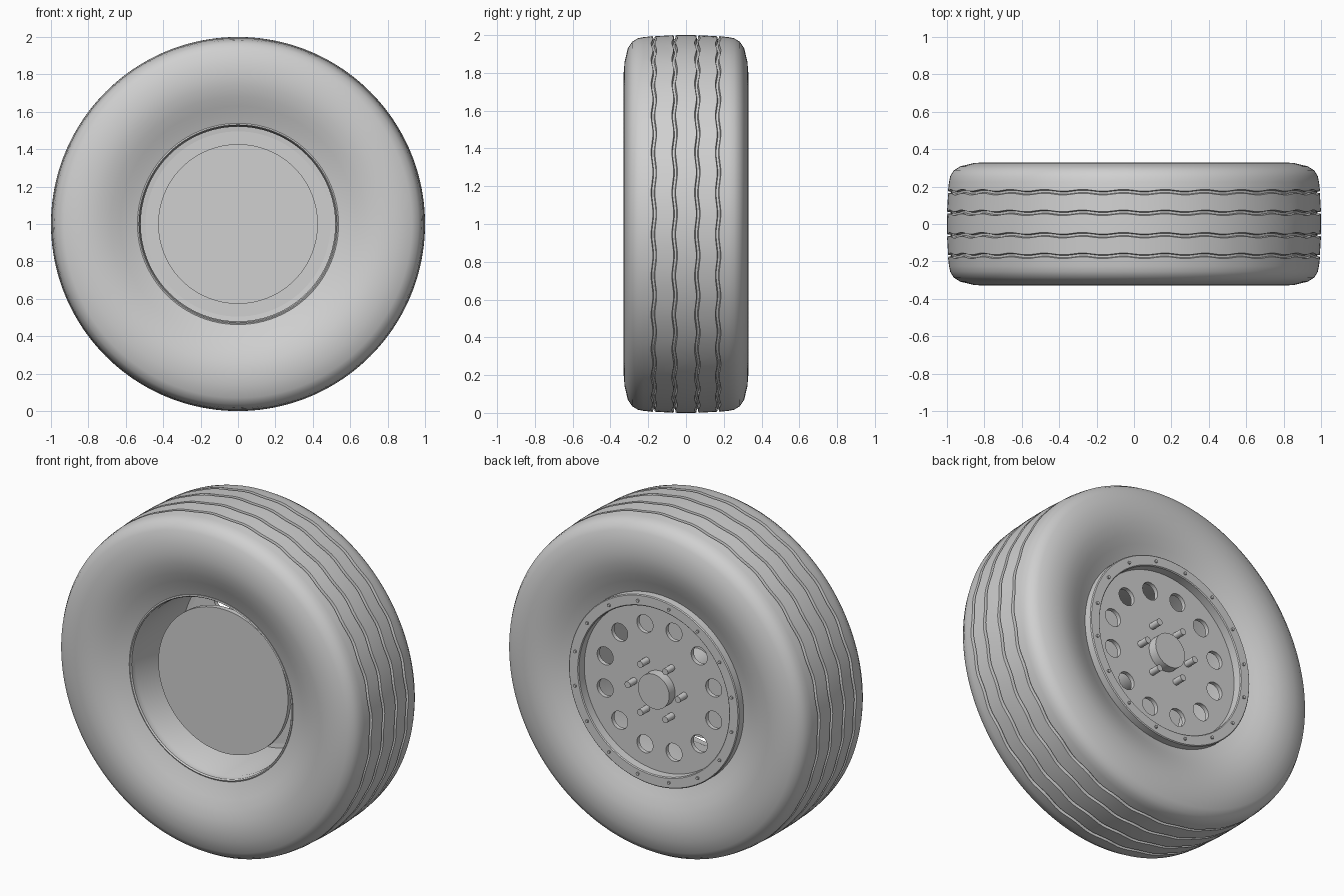
import bpy, bmesh, math
from mathutils import Matrix, Vector

if "Cube" in bpy.data.objects:
    bpy.data.objects.remove(bpy.data.objects["Cube"])

grey = bpy.data.materials.new("plain grey")
grey.diffuse_color = (0.63, 0.63, 0.63, 1)
grey.use_nodes = True
grey.node_tree.nodes["Principled BSDF"].inputs["Base Color"].default_value = grey.diffuse_color

CENTRE_Z = 1.0


def finish(bm, name, smooth=True):
    """Turn a bmesh into a named object."""
    bmesh.ops.recalc_face_normals(bm, faces=bm.faces)
    mesh = bpy.data.meshes.new(name)
    bm.to_mesh(mesh)
    bm.free()
    mesh.materials.append(grey)
    obj = bpy.data.objects.new(name, mesh)
    bpy.context.collection.objects.link(obj)
    if smooth:
        bpy.ops.object.select_all(action='DESELECT')
        obj.select_set(True)
        bpy.context.view_layer.objects.active = obj
        bpy.ops.object.shade_smooth_by_angle(angle=math.radians(35))
    return obj


def lathe(name, profile, segments, shift=None):
    """Spin a closed (radius, y) profile around the wheel axis."""
    bm = bmesh.new()
    rings = []
    for i in range(segments):
        a = 2 * math.pi * i / segments
        ring = []
        for r, y in profile:
            dy = shift(r, y, a) if shift else 0
            ring.append(bm.verts.new((r * math.cos(a), y + dy, CENTRE_Z + r * math.sin(a))))
        rings.append(ring)
    n = len(profile)
    for i in range(segments):
        p, q = rings[i], rings[(i + 1) % segments]
        for j in range(n):
            k = (j + 1) % n
            bm.faces.new((p[j], p[k], q[k], q[j]))
    return finish(bm, name)


def add_cylinder(bm, radius, y0, y1, x=0, z=0, sides=24):
    """Add a cylinder lying along y, offset from the wheel axis."""
    m = Matrix.Translation(Vector((x, (y0 + y1) / 2, CENTRE_Z + z))) @ Matrix.Rotation(math.pi / 2, 4, 'X')
    bmesh.ops.create_cone(bm, cap_ends=True, segments=sides, radius1=radius,
                          radius2=radius, depth=abs(y1 - y0), matrix=m)


def cylinders(name, count, ring_radius, radius, y0, y1, phase=0, sides=24, smooth=True):
    """A circle of equal cylinders (a single one when ring_radius is 0)."""
    bm = bmesh.new()
    for i in range(count):
        a = phase + 2 * math.pi * i / count
        add_cylinder(bm, radius, y0, y1, ring_radius * math.cos(a), ring_radius * math.sin(a), sides)
    return finish(bm, name, smooth)


# Tyre: crowned tread with four wavy grooves, rounded shoulders, sunken beads
def crown(y):
    return 1.0 - 0.2 * y * y


tread = []
for y0 in (-0.17, -0.06, 0.06, 0.17):
    tread += [(crown(y0), y0 - 0.010), (0.978, y0 - 0.006),
              (0.978, y0 + 0.006), (crown(y0), y0 + 0.010)]
    if y0 == -0.06:
        tread.append((1.0, 0.0))
side = [(0.989, 0.225), (0.983, 0.255), (0.965, 0.285), (0.93, 0.308), (0.86, 0.325),
        (0.80, 0.33), (0.74, 0.323), (0.68, 0.306), (0.63, 0.285), (0.59, 0.268),
        (0.555, 0.255), (0.535, 0.248), (0.53, 0.235)]
front_side = [(r, -y) for r, y in reversed(side)]


def groove_wave(r, y, a):
    return 0.005 * math.sin(28 * a) if r > 0.97 and abs(y) < 0.2 else 0


lathe("tyre", front_side + tread + side, 168, groove_wave)

# Rim barrel with a bead on the front and a wide flange on the back
lathe("rim_barrel", [
    (0.538, -0.255), (0.531, -0.258), (0.525, -0.25), (0.525, -0.215), (0.52, -0.205),
    (0.52, 0.222), (0.495, 0.225), (0.495, 0.30), (0.50, 0.305), (0.555, 0.305),
    (0.56, 0.30), (0.56, 0.25), (0.538, 0.235)], 96)
cylinders("flange_rivets", 16, 0.525, 0.009, 0.295, 0.314, math.pi / 16, 8)

# Wheel plate pierced by twelve round holes
plate = cylinders("wheel_plate", 1, 0, 0.523, 0.225, 0.25, sides=96, smooth=False)
cutter = cylinders("hole_cutter", 12, 0.37, 0.053, 0.15, 0.35, math.pi / 12, 32, False)
cutter.hide_render = True
cutter.hide_viewport = True
cut = plate.modifiers.new("holes", 'BOOLEAN')
cut.operation = 'DIFFERENCE'
cut.solver = 'EXACT'
cut.object = cutter

# Hub: centre cap, six studs, axle and the inner brake disc
cylinders("hub_cap", 1, 0, 0.103, 0.24, 0.305, sides=48)
cylinders("wheel_studs", 6, 0.165, 0.019, 0.24, 0.315, 0, 16)
cylinders("axle", 1, 0, 0.10, -0.12, 0.23, sides=32)
cylinders("brake_disc", 1, 0, 0.427, -0.14, -0.11, sides=96)
